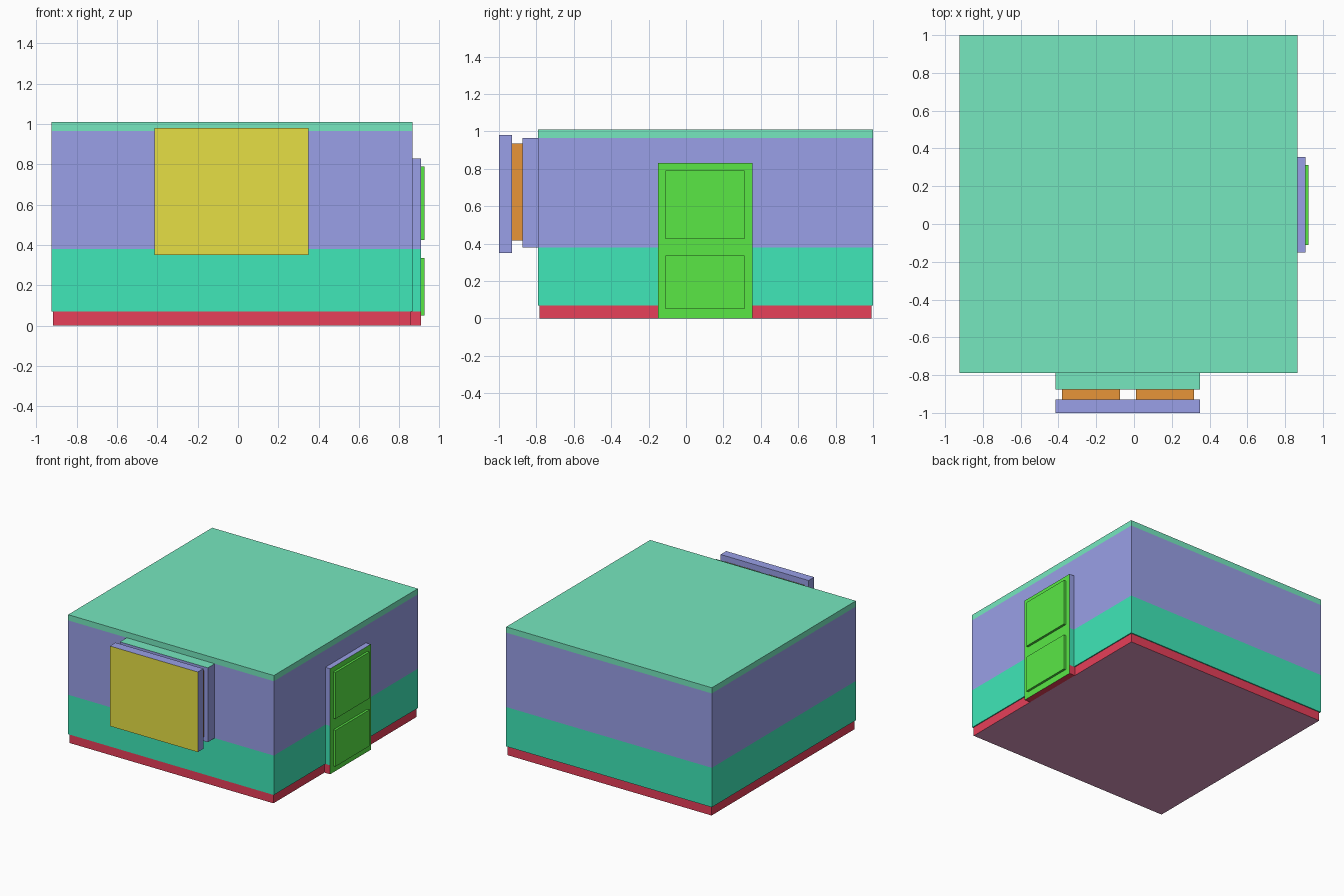
import bpy, bmesh
from mathutils import Vector

if "Cube" in bpy.data.objects:
    bpy.data.objects.remove(bpy.data.objects["Cube"])

COLOURS = {
    "red": (0.80, 0.05, 0.10), "teal": (0.05, 0.80, 0.48), "blue": (0.32, 0.35, 0.80),
    "roof": (0.18, 0.80, 0.52), "yellow": (0.79, 0.74, 0.06), "green": (0.10, 0.80, 0.06),
    "orange": (0.80, 0.30, 0.04), "plum": (0.70, 0.31, 0.53),
}
MATS = {}
for key, rgb in COLOURS.items():
    MATS[key] = bpy.data.materials.new(key)
    MATS[key].diffuse_color = (*rgb, 1)

AXES = {"+x": (1, 0, 0), "-x": (-1, 0, 0), "+y": (0, 1, 0),
        "-y": (0, -1, 0), "+z": (0, 0, 1), "-z": (0, 0, -1)}


def box(name, x, y, z, colour, sides=None, skip=()):
    """Box from ranges; sides recolours single faces, skip leaves hidden ones out."""
    sides = sides or {}
    names = [colour] + sorted(set(sides.values()) - {colour})
    bm = bmesh.new()
    bmesh.ops.create_cube(bm, size=1)
    for v in bm.verts:
        v.co = Vector([r[0] + (c + 0.5) * (r[1] - r[0]) for r, c in zip((x, y, z), v.co)])
    bm.normal_update()
    unwanted = []
    for f in bm.faces:
        side = max(AXES, key=lambda a: f.normal.dot(Vector(AXES[a])))
        f.material_index = names.index(sides.get(side, colour))
        if side in skip:
            unwanted.append(f)
    bmesh.ops.delete(bm, geom=unwanted, context='FACES')
    me = bpy.data.meshes.new(name)
    bm.to_mesh(me)
    bm.free()
    for n in names:
        me.materials.append(MATS[n])
    ob = bpy.data.objects.new(name, me)
    bpy.context.collection.objects.link(ob)
    return ob


# Main building, stacked bands
X, Y = (-0.925, 0.865), (-0.79, 1.0)
box("foundation", (-0.917, 0.857), (-0.783, 0.992), (0, 0.07), "red", {"-z": "plum"}, ("+z",))
box("lower_wall", X, Y, (0.07, 0.38), "teal", skip=("+z",))
box("upper_wall", X, Y, (0.38, 0.965), "blue", skip=("+z", "-z"))
box("roof", X, Y, (0.965, 1.01), "roof", skip=("-z",))

# Door surround: wall bands stepped outward with a green front
DY = (-0.15, 0.355)
front = {"+x": "green"}
box("door_sill", (0.857, 0.907), DY, (0, 0.07), "red", front, ("-x", "+z"))
box("door_lower", (0.865, 0.907), DY, (0.07, 0.38), "teal", front, ("-x", "+z", "-z"))
box("door_upper", (0.865, 0.907), DY, (0.38, 0.83), "blue", front, ("-x", "-z"))

# Raised door panels
for name, z in (("lower", (0.05, 0.335)), ("upper", (0.425, 0.79))):
    box("door_panel_" + name, (0.907, 0.925), (-0.11, 0.313), z, "green", skip=("-x",))

# Window bay, spacer blocks and front pane
WX = (-0.415, 0.35)
box("window_bay", WX, (-0.875, -0.79), (0.38, 0.965), "blue",
    {"+z": "roof", "-z": "teal"}, ("+y",))
for name, x in (("left", (-0.382, -0.073)), ("right", (0.01, 0.317))):
    box("window_spacer_" + name, x, (-0.93, -0.875), (0.415, 0.935), "orange", skip=("+y", "-y"))
box("window_pane", WX, (-1.0, -0.93), (0.35, 0.98), "blue", {"-y": "yellow"})

for m in bpy.data.materials:
    if m.users and not m.is_grease_pencil:
        m.use_nodes = True
        m.node_tree.nodes["Principled BSDF"].inputs["Base Color"].default_value = m.diffuse_color
